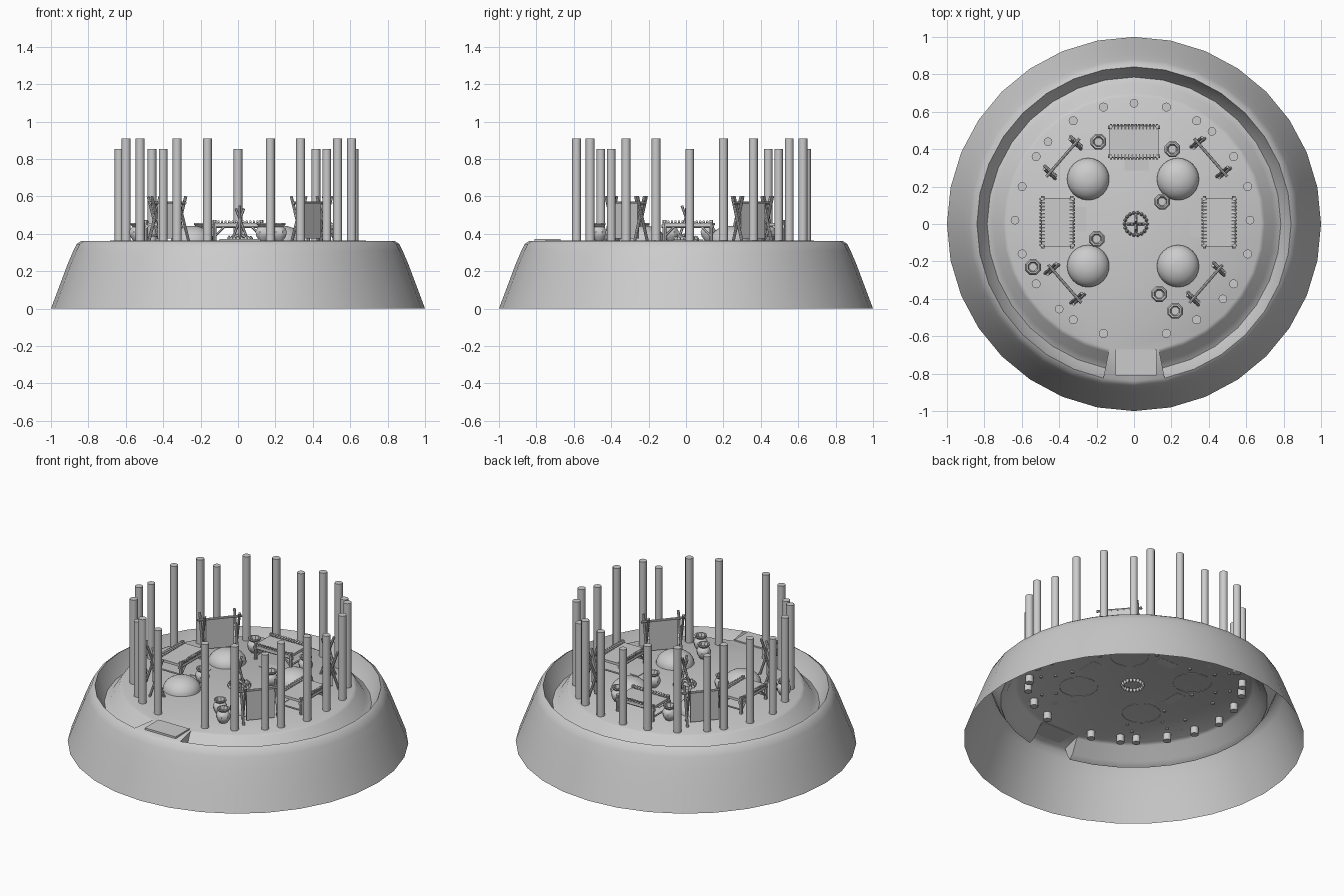
import bpy, bmesh, math
from mathutils import Vector, Matrix

if "Cube" in bpy.data.objects:
    bpy.data.objects.remove(bpy.data.objects["Cube"])

FLOOR = 0.365
CX, CY = 0.005, 0.02          # centre of the post ring
N = 32


def finish(name, bm, smooth=True, angle=40):
    bmesh.ops.recalc_face_normals(bm, faces=bm.faces)
    me = bpy.data.meshes.new(name)
    bm.to_mesh(me)
    bm.free()
    ob = bpy.data.objects.new(name, me)
    bpy.context.collection.objects.link(ob)
    if smooth:
        bpy.ops.object.select_all(action='DESELECT')
        ob.select_set(True)
        bpy.context.view_layer.objects.active = ob
        bpy.ops.object.shade_smooth_by_angle(angle=math.radians(angle))
    return ob


def lathe(bm, prof, n, centre=(0, 0), start=0, steps=None, phase=0):
    """Revolve (r, z) points about a vertical axis, fully or over some steps."""
    steps = n if steps is None else steps
    closed = steps == n
    rings = []
    for i in range(steps if closed else steps + 1):
        a = phase + 2 * math.pi * (start + i) / n
        rings.append([bm.verts.new((centre[0] + r * math.cos(a), centre[1] + r * math.sin(a), z))
                      for r, z in prof])
    for i in range(steps):
        a, b = rings[i], rings[(i + 1) % len(rings)]
        for j in range(len(prof) - 1):
            bm.faces.new((a[j], b[j], b[j + 1], a[j + 1]))
    return rings


def box(bm, centre, size, mat=Matrix()):
    bmesh.ops.create_cube(bm, size=1, matrix=mat @ Matrix.Translation(centre)
                          @ Matrix.Diagonal((*size, 1)))


def rod(bm, p, q, r, n=8, mat=Matrix()):
    p, q = mat @ Vector(p), mat @ Vector(q)
    d = q - p
    m = Matrix.Translation((p + q) / 2) @ d.to_track_quat('Z', 'Y').to_matrix().to_4x4()
    bmesh.ops.create_cone(bm, cap_ends=True, segments=n, radius1=r, radius2=r,
                          depth=d.length, matrix=m)


def place(x, y, deg):
    return Matrix.Translation((x, y, FLOOR)) @ Matrix.Rotation(math.radians(deg), 4, 'Z')


# hill: open outer bank, ring ditch with a causeway gap at the front, flat inner floor
bm = bmesh.new()
lathe(bm, [(1, 0), (0.955, 0.12), (0.91, 0.24), (0.88, 0.31), (0.862, 0.345), (0.84, 0.36)], N)
ditch = [(0.84, 0.36), (0.815, 0.30), (0.785, 0.255), (0.75, 0.275), (0.70, 0.355), (0.68, FLOOR)]
rings = lathe(bm, ditch, N, start=25, steps=N - 2)
low = lathe(bm, [(0.84, 0.36), (0.68, FLOOR)], N, start=23, steps=2)
for r in (rings[0], rings[-1]):
    bm.faces.new(r)
bmesh.ops.create_circle(bm, cap_ends=True, segments=N, radius=0.68,
                        matrix=Matrix.Translation((0, 0, FLOOR)))
bmesh.ops.remove_doubles(bm, verts=bm.verts, dist=0.0005)
finish("hill", bm)

# entrance slab
bm = bmesh.new()
box(bm, (0.01, -0.74, 0.367), (0.22, 0.14, 0.012))
finish("entrance_slab", bm, False)

# tall posts, mirrored into four quarters
bm = bmesh.new()
for x, y in [(0.603, 0.18), (0.528, 0.34), (0.33, 0.532), (0.168, 0.605)]:
    for sx in (-1, 1):
        for sy in (-1, 1):
            p = (CX + sx * x, CY + sy * y)
            rod(bm, (*p, 0.32), (*p, 0.91), 0.024, 12)
finish("tall_posts", bm)

# short posts
bm = bmesh.new()
for p in [(0, 0.645), (-0.46, 0.44), (0.417, 0.495), (-0.636, 0.02), (0.62, 0.02),
          (-0.40, -0.455), (0.475, -0.40)]:
    rod(bm, (*p, 0.32), (*p, 0.852), 0.023, 12)
finish("short_posts", bm)

# earth mounds
for i, (x, y) in enumerate([(-0.245, 0.24), (0.235, 0.24), (-0.245, -0.225), (0.235, -0.225)]):
    bm = bmesh.new()
    prof = [(0.113 * math.cos(t), FLOOR - 0.002 + 0.08 * math.sin(t))
            for t in [k * math.pi / 16 for k in range(8)]]
    for f in [[r[-1] for r in lathe(bm, prof, 24, (x, y))]]:
        bm.faces.new(f)
    finish(f"mound_{i + 1}", bm)

# log tables with a row of log ends along both long sides
for i, (x, y, deg) in enumerate([(0, 0.44, 0), (-0.41, 0.01, 90), (0.455, 0.01, -90)]):
    m = place(x, y, deg)
    bm = bmesh.new()
    box(bm, (0, 0, 0.085), (0.26, 0.17, 0.016), m)
    for sy in (-1, 1):
        rod(bm, (-0.14, sy * 0.078, 0.074), (0.14, sy * 0.078, 0.074), 0.009, 8, m)
        for k in range(14):
            px = -0.123 + 0.246 * k / 13
            rod(bm, (px, sy * 0.067, 0.094), (px, sy * 0.093, 0.1), 0.007, 6, m)
        for sx in (-1, 1):
            rod(bm, (sx * 0.125, sy * 0.08, -0.01), (sx * 0.125, sy * 0.08, 0.108), 0.01, 8, m)
            rod(bm, (sx * 0.125, sy * 0.08, 0.02), (sx * 0.07, sy * 0.08, 0.075), 0.006, 6, m)
    for sx in (-1, 1):
        rod(bm, (sx * 0.125, -0.08, 0.025), (sx * 0.125, 0.08, 0.025), 0.006, 6, m)
    finish(f"log_table_{i + 1}", bm)
    bm = bmesh.new()
    s = -1
    box(bm, (0.015, s * 0.125, 0.001), (0.13, 0.06, 0.004), m)
    finish(f"table_mat_{i + 1}", bm, False)

# drying racks: crossed poles at each end, a bar and a hanging hide
for i, (x, y, deg) in enumerate([(-0.38, 0.355, 49), (0.41, 0.355, -49),
                                 (-0.37, -0.32, -49), (0.385, -0.32, 49)]):
    m = place(x, y, deg)
    bm = bmesh.new()
    for s in (-1, 1):
        for t in (-1, 1):
            px = s * 0.105 + t * 0.007
            rod(bm, (px, t * 0.045, -0.01), (px, -t * 0.036, 0.235), 0.008, 8, m)
    rod(bm, (-0.135, 0, 0.2), (0.135, 0, 0.2), 0.008, 8, m)
    finish(f"rack_{i + 1}", bm)
    bm = bmesh.new()
    box(bm, (0, 0, 0.105), (0.17, 0.01, 0.19), m)
    finish(f"hide_{i + 1}", bm, False)

# clay pots
pot = [(0.024, 0), (0.04, 0.022), (0.045, 0.045), (0.036, 0.064), (0.026, 0.072),
       (0.038, 0.084), (0.038, 0.092), (0.029, 0.092), (0.022, 0.07)]
for i, c in enumerate([(-0.19, 0.44), (0.205, 0.40), (0.15, 0.12), (-0.2, -0.08),
                       (-0.54, -0.23), (0.135, -0.375), (0.22, -0.465)]):
    bm = bmesh.new()
    rs = lathe(bm, [(r, z + FLOOR) for r, z in pot], 8, c, phase=math.pi / 8)
    bm.faces.new([r[0] for r in rs])
    bm.faces.new([r[-1] for r in rs])
    finish(f"pot_{i + 1}", bm)

# fire pit: stone ring, crossed logs and leaning sticks
m = place(0.01, 0, 0)
bm = bmesh.new()
for k in range(18):
    a = 2 * math.pi * k / 18
    bmesh.ops.create_icosphere(bm, subdivisions=1, radius=1, matrix=m @ Matrix.Translation(
        (0.06 * math.cos(a), 0.06 * math.sin(a), 0)) @ Matrix.Diagonal((0.011, 0.011, 0.025, 1)))
finish("fire_ring", bm)
bm = bmesh.new()
for k in range(4):
    a = math.pi / 2 * k
    c, s = math.cos(a), math.sin(a)
    rod(bm, (0.042 * c, 0.042 * s, 0), (-0.022 * c, -0.022 * s, 0.17 + 0.015 * (k % 2)), 0.007, 6, m)
    rod(bm, (0.045 * c, 0.045 * s, 0.014), (0, 0, 0.03), 0.009, 6, m)
finish("fire_logs", bm)
